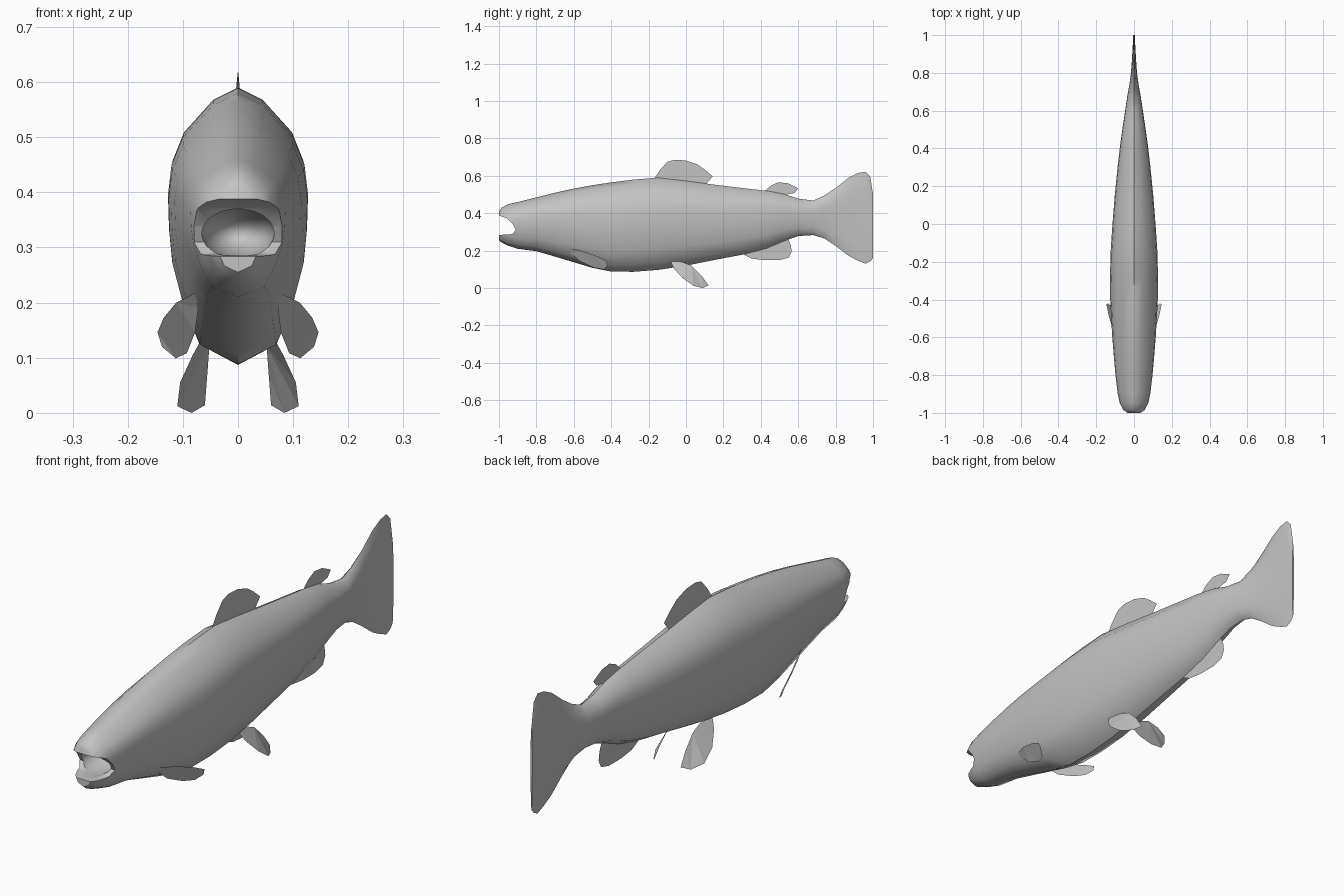
import bpy, bmesh, math
from mathutils import Matrix

if "Cube" in bpy.data.objects:
    bpy.data.objects.remove(bpy.data.objects["Cube"])

grey = bpy.data.materials.new("scale grey")
grey.diffuse_color = (0.55, 0.55, 0.55, 1)
grey.use_nodes = True
grey.node_tree.nodes["Principled BSDF"].inputs["Base Color"].default_value = grey.diffuse_color


def make(name, bm, smooth=True):
    bmesh.ops.recalc_face_normals(bm, faces=bm.faces[:])
    me = bpy.data.meshes.new(name)
    bm.to_mesh(me)
    bm.free()
    ob = bpy.data.objects.new(name, me)
    bpy.context.collection.objects.link(ob)
    me.materials.append(grey)
    return ob


# Body and tail: rings of (y, bottom z, top z, half width)
rings = [
    (-1.0, .255, .41, .045), (-.985, .243, .43, .06), (-.95, .226, .449, .075),
    (-.9, .21, .46, .086), (-.8, .197, .485, .098), (-.7, .168, .51, .107),
    (-.6, .138, .532, .115), (-.5, .108, .55, .121), (-.4, .088, .565, .126),
    (-.28, .087, .58, .127), (-.15, .097, .59, .124), (0, .12, .573, .114),
    (.15, .15, .553, .102), (.3, .178, .535, .087), (.43, .212, .52, .072),
    (.52, .25, .504, .059), (.6, .278, .478, .047), (.68, .283, .468, .035),
    (.74, .265, .495, .024), (.8, .225, .535, .016), (.87, .172, .59, .011),
    (.92, .146, .615, .008), (.96, .13, .622, .006), (.985, .142, .595, .005),
    (1.0, .16, .5, .004)]
# Right half of the cross-section, top to bottom, as fractions
half = [(0, 1), (.36, .955), (.79, .835), (.95, .735), (1, .626), (.985, .5),
        (.94, .38), (.79, .23), (.55, .075), (0, 0)]
section = half + [(-x, z) for x, z in half[-2:0:-1]]

bm = bmesh.new()
loops = [[bm.verts.new((w * sx, y, lo + (hi - lo) * sz)) for sx, sz in section]
         for y, lo, hi, w in rings]
n = len(section)
for a, b in zip(loops, loops[1:]):
    for i in range(n):
        j = (i + 1) % n
        bm.faces.new((a[i], a[j], b[j], b[i]))
bm.faces.new(loops[0])
bm.faces.new(loops[-1][::-1])
body = make("body_and_tail", bm)

# Mouth cutters: side notch between the jaws, and the throat hollow
notch = [(-1.1, .40), (-1.0, .388), (-.955, .372), (-.925, .34), (-.91, .31),
         (-.93, .288), (-1.1, .278)]
bm = bmesh.new()
face = bm.faces.new([bm.verts.new((-.2, y, z)) for y, z in notch])
ext = bmesh.ops.extrude_face_region(bm, geom=[face])
bmesh.ops.translate(bm, vec=(.4, 0, 0),
                    verts=[v for v in ext["geom"] if isinstance(v, bmesh.types.BMVert)])
jaw_cut = make("jaw_cutter", bm)

bm = bmesh.new()
bmesh.ops.create_uvsphere(bm, u_segments=20, v_segments=12, radius=1,
                          matrix=Matrix.Translation((0, -.915, .326))
                          @ Matrix.Diagonal((.066, .13, .046, 1)))
throat_cut = make("throat_cutter", bm)

bpy.context.view_layer.objects.active = body
body.select_set(True)
for cutter in (jaw_cut, throat_cut):
    mod = body.modifiers.new("cut", "BOOLEAN")
    mod.operation = "DIFFERENCE"
    mod.solver = "EXACT"
    mod.object = cutter
    bpy.ops.object.modifier_apply(modifier=mod.name)
for cutter in (jaw_cut, throat_cut):
    bpy.data.objects.remove(cutter)
bpy.ops.object.shade_smooth_by_angle(angle=math.radians(50))


# Fins: thin single sheets drawn from outlines
def fin(name, pts, side=1):
    bm = bmesh.new()
    bm.faces.new([bm.verts.new((x * side, y, z)) for x, y, z in pts])
    bmesh.ops.triangulate(bm, faces=bm.faces[:])
    return make(name, bm)


def flat(pts):
    return [(0, y, z) for y, z in pts]


fin("dorsal_fin", flat([(-.17, .57), (-.165, .592), (-.14, .63), (-.1, .675),
                        (-.06, .686), (0, .682), (.06, .662), (.1, .634),
                        (.143, .597), (.115, .565), (.1, .54)]))
fin("adipose_fin", flat([(.42, .5), (.425, .522), (.455, .548), (.495, .566),
                         (.545, .56), (.6, .533), (.58, .508), (.545, .502),
                         (.52, .49)]))
fin("anal_fin", flat([(.3, .2), (.31, .178), (.35, .158), (.42, .149), (.5, .149),
                      (.55, .163), (.565, .195), (.56, .23), (.543, .27),
                      (.45, .25)]))

pelvic = [(.06, -.085, .145), (.082, -.065, .105), (.105, -.02, .055),
          (.11, .04, .012), (.084, .09, 0), (.06, .12, .014), (.056, .085, .065),
          (.052, .03, .12), (.05, -.02, .14)]
pectoral = [(.078, -.64, .217), (.112, -.56, .2), (.135, -.48, .172),
            (.146, -.425, .146), (.138, -.42, .12), (.113, -.44, .099),
            (.093, -.49, .108), (.078, -.57, .145), (.072, -.62, .19)]
for label, side in (("right", 1), ("left", -1)):
    fin(label + "_pelvic_fin", pelvic, side)
    fin(label + "_pectoral_fin", pectoral, side)
